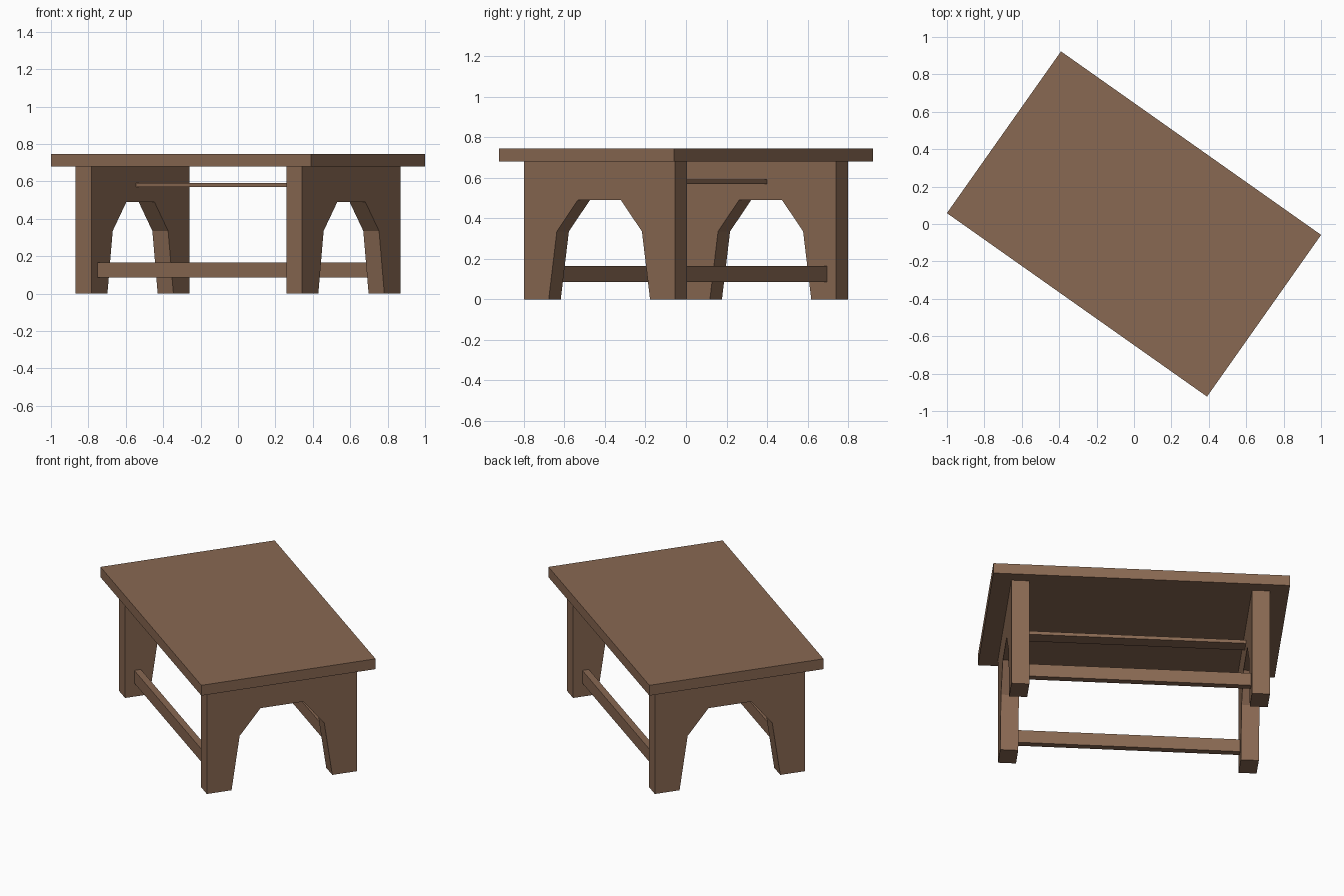
import bpy, bmesh, math
from mathutils import Matrix

if "Cube" in bpy.data.objects:
    bpy.data.objects.remove(bpy.data.objects["Cube"])

TURN = Matrix.Rotation(math.radians(-35.2), 4, 'Z')

wood = bpy.data.materials.new("wood")
wood.diffuse_color = (0.25, 0.14, 0.085, 1)
wood.use_nodes = True
wood.node_tree.nodes["Principled BSDF"].inputs["Base Color"].default_value = wood.diffuse_color


def finish(bm, name):
    """Turn the part to the table's angle and add it to the scene."""
    bmesh.ops.recalc_face_normals(bm, faces=bm.faces)
    bm.transform(TURN)
    mesh = bpy.data.meshes.new(name)
    bm.to_mesh(mesh)
    bm.free()
    mesh.materials.append(wood)
    bpy.context.collection.objects.link(bpy.data.objects.new(name, mesh))


def box(name, size, centre):
    bm = bmesh.new()
    bmesh.ops.create_cube(bm, size=1)
    bm.transform(Matrix.Translation(centre) @ Matrix.Diagonal((*size, 1)))
    finish(bm, name)


def end_panel(name, x, thickness):
    """Upright panel with a faceted arch, extruded from a mirrored profile."""
    half = [(0.13, 0.49), (0.257, 0.335), (0.306, 0), (0.456, 0), (0.456, 0.68)]
    outline = half + [(-y, z) for y, z in reversed(half)]
    bm = bmesh.new()
    face = bm.faces.new([bm.verts.new((x - thickness / 2, y, z)) for y, z in outline])
    out = bmesh.ops.extrude_face_region(bm, geom=[face])
    verts = [v for v in out["geom"] if isinstance(v, bmesh.types.BMVert)]
    bmesh.ops.translate(bm, verts=verts, vec=(thickness, 0, 0))
    # clean triangles for the concave faces
    bmesh.ops.triangulate(bm, faces=[f for f in bm.faces if len(f.verts) > 4])
    finish(bm, name)


# Table top
box("table_top", (1.702, 1.058, 0.065), (0, 0, 0.7125))

# Arched end panels and foot rails
for side, label in ((-1, "left"), (1, "right")):
    end_panel(label + "_end_panel", side * 0.69, 0.103)
for side, label in ((-1, "front"), (1, "back")):
    box(label + "_foot_rail", (1.28, 0.04, 0.08), (0, side * 0.38, 0.125))

# Thin centre brace under the top
box("centre_brace", (1.28, 0.08, 0.022), (0, 0, 0.58))
